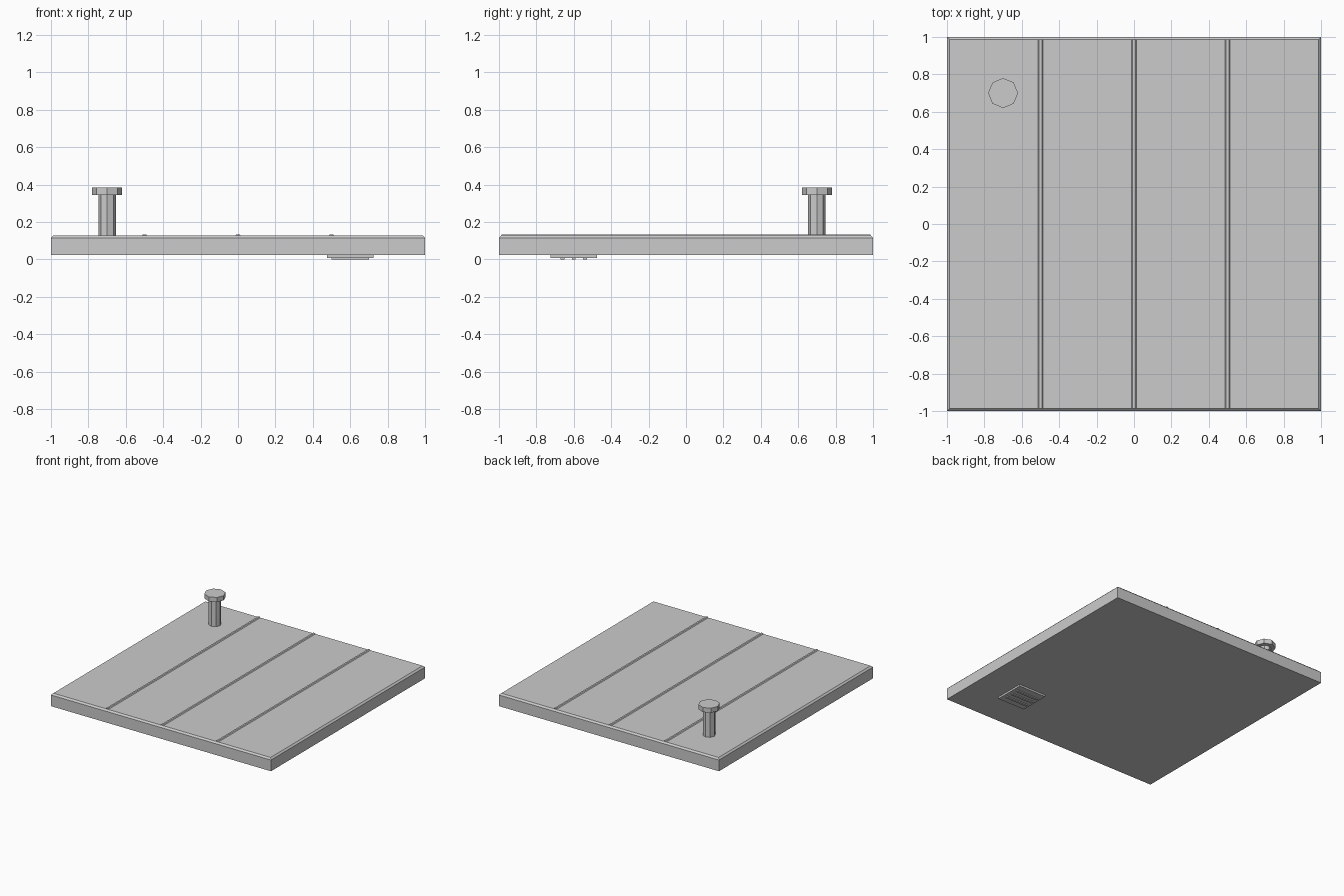
import bpy, bmesh
from math import pi
from mathutils import Matrix

cube = bpy.data.objects.get("Cube")
if cube:
    bpy.data.objects.remove(cube, do_unlink=True)

grey = bpy.data.materials.new("light_grey")
grey.use_nodes = True
COLOUR = (0.6, 0.6, 0.6, 1)
grey.diffuse_color = COLOUR
grey.node_tree.nodes["Principled BSDF"].inputs["Base Color"].default_value = COLOUR


def finish(name, bm):
    bmesh.ops.recalc_face_normals(bm, faces=bm.faces)
    mesh = bpy.data.meshes.new(name)
    bm.to_mesh(mesh)
    bm.free()
    mesh.materials.append(grey)
    obj = bpy.data.objects.new(name, mesh)
    bpy.context.collection.objects.link(obj)


def box(name, lo, hi, chamfer=0, ends=True):
    """Box between two corners, with chamfered top edges (long sides only if not ends)."""
    bm = bmesh.new()
    bmesh.ops.create_cube(bm, size=1)
    for v in bm.verts:
        v.co = [lo[i] if v.co[i] < 0 else hi[i] for i in range(3)]
    if chamfer:
        top = [e for e in bm.edges if all(v.co.z == max(u.co.z for u in bm.verts) for v in e.verts)]
        if not ends:
            top = [e for e in top if abs(e.verts[0].co.x - e.verts[1].co.x) < 1e-6]
        bmesh.ops.bevel(bm, geom=top, offset=chamfer, segments=1, affect='EDGES')
    finish(name, bm)


def octagon(name, x, y, z0, z1, radius):
    bm = bmesh.new()
    bmesh.ops.create_cone(bm, cap_ends=True, segments=8, radius1=radius, radius2=radius, depth=z1 - z0,
                          matrix=Matrix.Translation((x, y, (z0 + z1) / 2)) @ Matrix.Rotation(pi / 2, 4, 'Z'))
    finish(name, bm)


# Flat roof slab with a chamfered upper rim
box("roof_slab", (-1, -1, 0.023), (1, 1, 0.128), 0.013)

# Raised seams running front to back
for i, x in enumerate((-0.5, 0, 0.5)):
    box(f"roof_seam_{i + 1}", (x - 0.013, -0.987, 0.12), (x + 0.013, 0.987, 0.134), 0.006, ends=False)

# Vent pipe and its cap
octagon("vent_pipe", -0.7, 0.7, 0.12, 0.35, 0.047)
octagon("vent_cap", -0.7, 0.7, 0.345, 0.383, 0.08)

# Ventilation grille on the underside
box("grille_plate", (0.475, -0.725, 0.008), (0.725, -0.475, 0.03))
for i, y in enumerate((-0.66, -0.6, -0.54)):
    box(f"grille_slat_{i + 1}", (0.5, y - 0.01, 0), (0.7, y + 0.01, 0.012))
